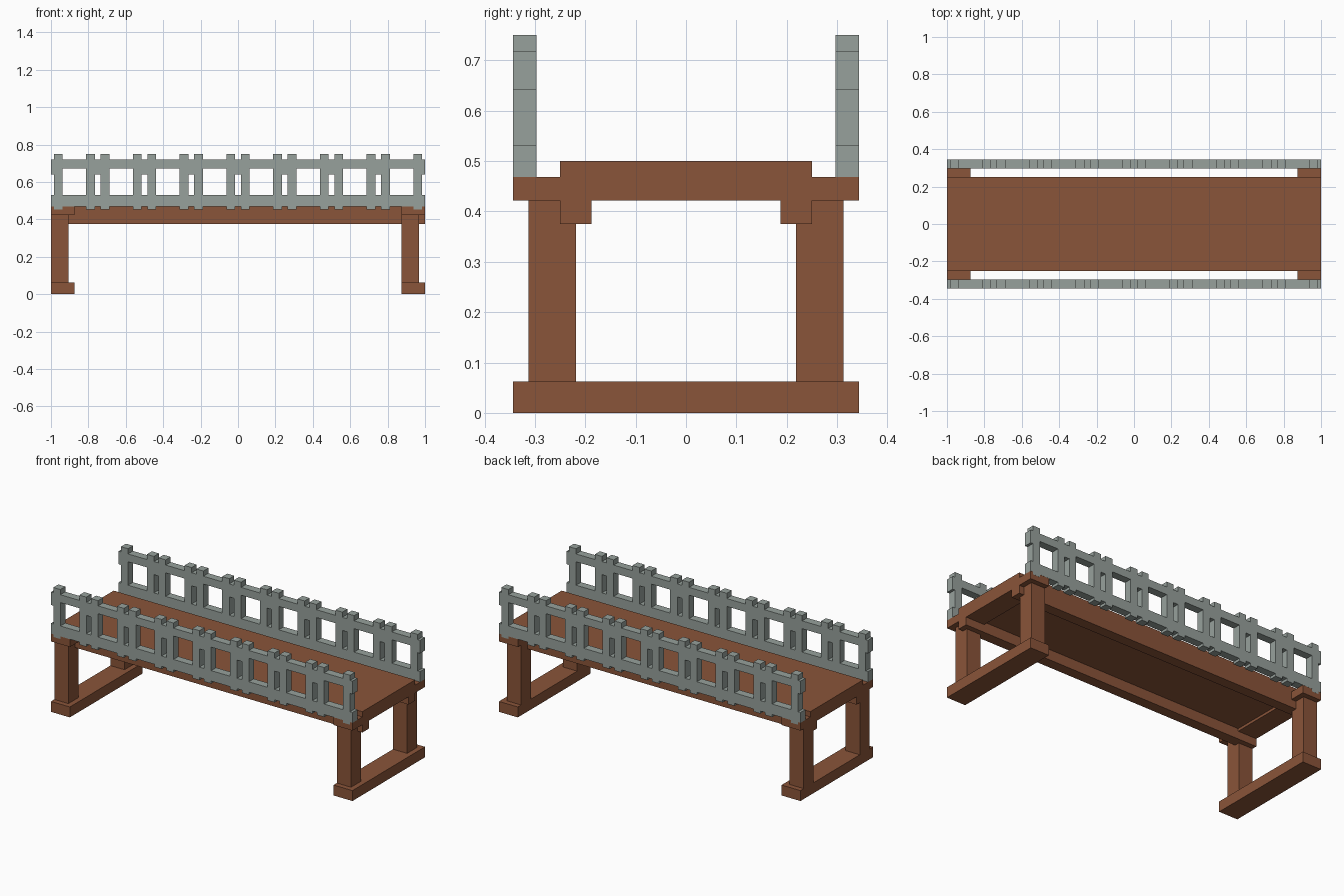
import bpy
import bmesh

cube = bpy.data.objects.get("Cube")
if cube:
    bpy.data.objects.remove(cube, do_unlink=True)

U = 1 / 16   # frame grid unit
P = 1 / 64   # railing grid unit


def material(name, rgb):
    m = bpy.data.materials.new(name)
    m.use_nodes = True
    m.diffuse_color = (*rgb, 1)
    m.node_tree.nodes["Principled BSDF"].inputs["Base Color"].default_value = (*rgb, 1)
    return m


brown = material("brown wood", (0.254, 0.089, 0.041))
grey = material("grey metal", (0.309, 0.356, 0.332))


def finish(name, bm, mat):
    bmesh.ops.recalc_face_normals(bm, faces=bm.faces)
    mesh = bpy.data.meshes.new(name)
    bm.to_mesh(mesh)
    bm.free()
    mesh.materials.append(mat)
    ob = bpy.data.objects.new(name, mesh)
    bpy.context.collection.objects.link(ob)
    return ob


def box(name, x, y, z):
    """Box from (min, max) ranges in frame units."""
    bm = bmesh.new()
    bmesh.ops.create_cube(bm, size=1)
    for v in bm.verts:
        for i, (lo, hi) in enumerate((x, y, z)):
            v.co[i] = (hi if v.co[i] > 0 else lo) * U
    return finish(name, bm, brown)


# Deck and the two long beams under its edges
box("deck", (-16, 16), (-4, 4), (7, 8))
for side, y in (("front", (-4, -3)), ("back", (3, 4))):
    box(side + "_beam", (-16, 16), y, (6, 7))

# End frames: foot, two legs and a cross bracket that carries the railings
for end, x in (("right", -16), ("left", 14)):
    box(end + "_foot", (x, x + 2), (-5.5, 5.5), (0, 1))
    box(end + "_bracket", (x, x + 2), (-5.49, 5.49), (6.75, 7.5))
    for side, y in (("front", (-5, -3.5)), ("back", (3.5, 5))):
        box(f"{side}_{end}_leg", (x, x + 1.5), y, (1, 6.75))


def railing_filled(col, z):
    """Columns 1 and 3 are posts, 0 and 4 join bays, 2 is the opening."""
    if col in (1, 3):
        return True
    if 30 <= z < 34 or 43 <= z < 46:
        return True
    return col in (0, 4) and 41 <= z < 43


# Railings: eight equal bays cut from a sheet, then thickened
columns = [0, 1, 4, 12, 15, 16]
rows = [29, 30, 34, 41, 43, 46, 48]
for side, y0, y1 in (("front", -5.5, -4.75), ("back", 4.75, 5.5)):
    bm = bmesh.new()
    for bay in range(8):
        for c in range(5):
            xa, xb = (-64 + 16 * bay + columns[c + k] for k in (0, 1))
            for za, zb in zip(rows, rows[1:]):
                if railing_filled(c, za):
                    bm.faces.new([bm.verts.new((x * P, y0 * U, z * P)) for x, z in
                                  ((xa, za), (xb, za), (xb, zb), (xa, zb))])
    bmesh.ops.remove_doubles(bm, verts=bm.verts, dist=1e-4)
    solid = bmesh.ops.extrude_face_region(bm, geom=bm.faces[:], use_keep_orig=True)
    moved = [g for g in solid["geom"] if isinstance(g, bmesh.types.BMVert)]
    bmesh.ops.translate(bm, verts=moved, vec=(0, (y1 - y0) * U, 0))
    finish(side + "_railing", bm, grey)
